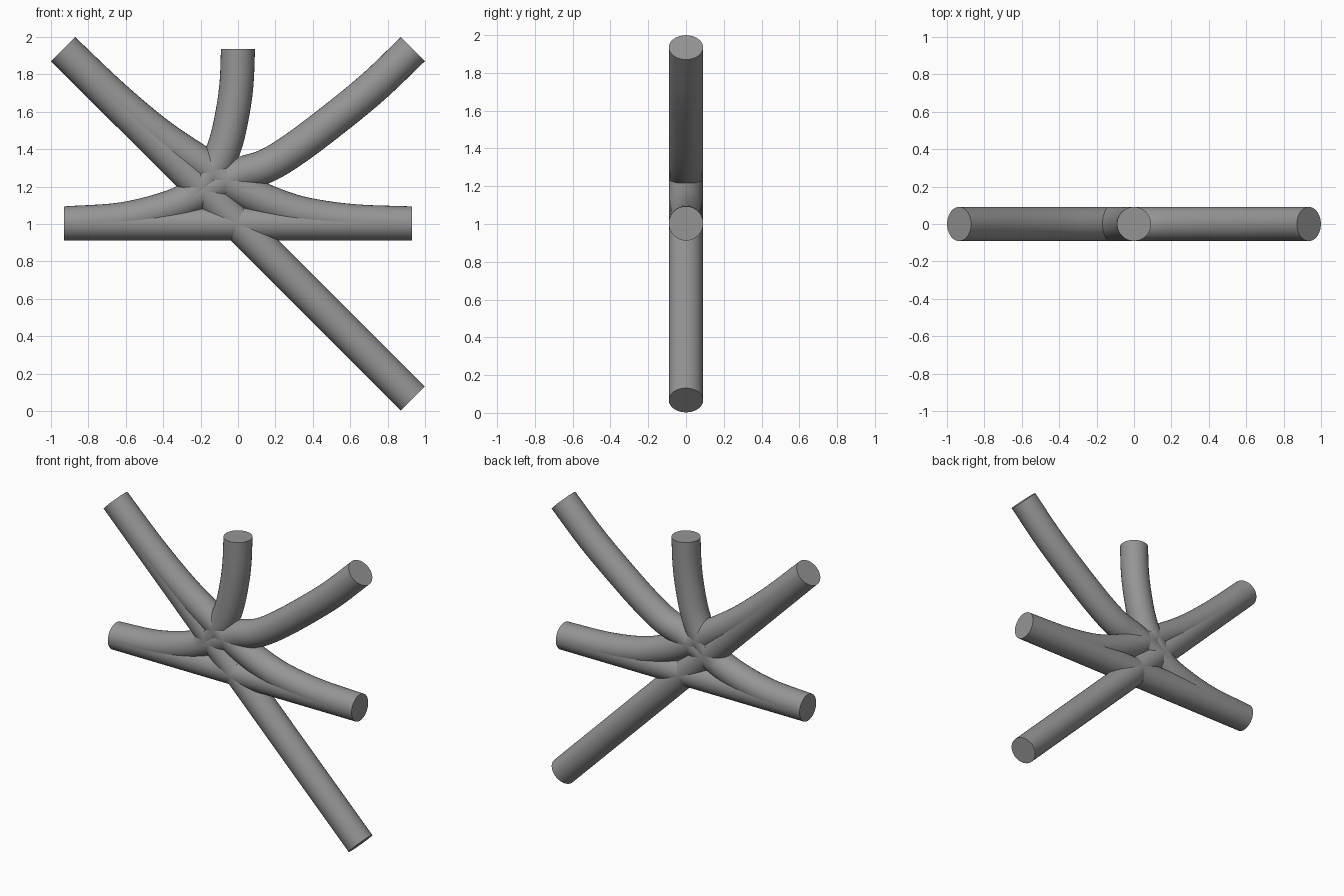
import bpy, bmesh, math
from mathutils import Vector

if "Cube" in bpy.data.objects:
    bpy.data.objects.remove(bpy.data.objects["Cube"])

RADIUS = 0.091
SIDES = 32

grey = bpy.data.materials.new("mid_grey")
grey.diffuse_color = (0.3, 0.3, 0.3, 1)
grey.use_nodes = True
grey.node_tree.nodes["Principled BSDF"].inputs["Base Color"].default_value = grey.diffuse_color


def spline(pts, steps=6):
    """Smooth path through the given (x, z) points."""
    p = [Vector(q) for q in pts]
    p = [2 * p[0] - p[1]] + p + [2 * p[-1] - p[-2]]
    out = []
    for a, b, c, d in zip(p, p[1:], p[2:], p[3:]):
        for i in range(steps):
            t = i / steps
            out.append(0.5 * (2 * b + (c - a) * t + (2 * a - 5 * b + 4 * c - d) * t * t
                              + (3 * b - a - 3 * c + d) * t ** 3))
    return out + [p[-2]]


def bezier(a, b, c, n=24):
    """Single bend from a to c, pulled towards b."""
    a, b, c = Vector(a), Vector(b), Vector(c)
    return [a * (1 - i / n) ** 2 + b * 2 * (1 - i / n) * (i / n) + c * (i / n) ** 2
            for i in range(n + 1)]


def tube(name, path, start=None, end=None):
    """Round closed tube swept along a path in the y = 0 plane."""
    path = [Vector(q) for q in path]
    bm = bmesh.new()
    rings = []
    last = len(path) - 1
    for i, q in enumerate(path):
        t = (path[min(i + 1, last)] - path[max(i - 1, 0)]).normalized()
        if i == 0 and start:
            t = Vector(start).normalized()
        if i == last and end:
            t = Vector(end).normalized()
        ring = []
        for k in range(SIDES):
            a = 2 * math.pi * k / SIDES
            u = RADIUS * math.cos(a)
            ring.append(bm.verts.new((q.x - t.y * u, RADIUS * math.sin(a), q.y + t.x * u)))
        rings.append(ring)
    for r0, r1 in zip(rings, rings[1:]):
        for k in range(SIDES):
            j = (k + 1) % SIDES
            bm.faces.new((r0[k], r0[j], r1[j], r1[k])).smooth = True
    bm.faces.new(rings[0])
    bm.faces.new(rings[-1])
    bmesh.ops.recalc_face_normals(bm, faces=bm.faces)
    me = bpy.data.meshes.new(name)
    bm.to_mesh(me)
    bm.free()
    for e in me.edges:          # crisp rims around the flat ends
        vs = [v // SIDES for v in e.vertices]
        e.use_edge_sharp = vs[0] == vs[1] and vs[0] in (0, last)
    me.materials.append(grey)
    ob = bpy.data.objects.new(name, me)
    bpy.context.collection.objects.link(ob)


# End points of the six arms
LEFT, RIGHT, TOP = (-0.93, 1.003), (0.93, 1.003), (0, 1.935)
UP_LEFT, UP_RIGHT, LOW_RIGHT = (-0.935, 1.935), (0.935, 1.935), (0.935, 0.067)

# Straight tubes
tube("horizontal_tube", [LEFT, RIGHT])
tube("diagonal_tube", [UP_LEFT, LOW_RIGHT])

# Bent tube from upper left to right
tube("upper_left_bend", spline([UP_LEFT, (-0.66, 1.675), (-0.42, 1.475), (-0.205, 1.33),
                                (0.0, 1.195), (0.19, 1.105), (0.37, 1.05),
                                (0.62, 1.015), RIGHT]), start=(1, -1), end=(1, 0))

# Bent tube from upper right to left
tube("upper_right_bend", spline([UP_RIGHT, (0.72, 1.73), (0.5, 1.55), (0.3, 1.40),
                                 (0.15, 1.31), (0.0, 1.262), (-0.17, 1.18),
                                 (-0.36, 1.09), (-0.62, 1.025), LEFT]),
     start=(-1, -1), end=(-1, 0))

# Upright tube leaning into the junction
tube("top_bend", spline([TOP, (-0.008, 1.75), (-0.03, 1.59), (-0.07, 1.42),
                         (-0.135, 1.28), (-0.25, 1.14)]), start=(0, -1))
